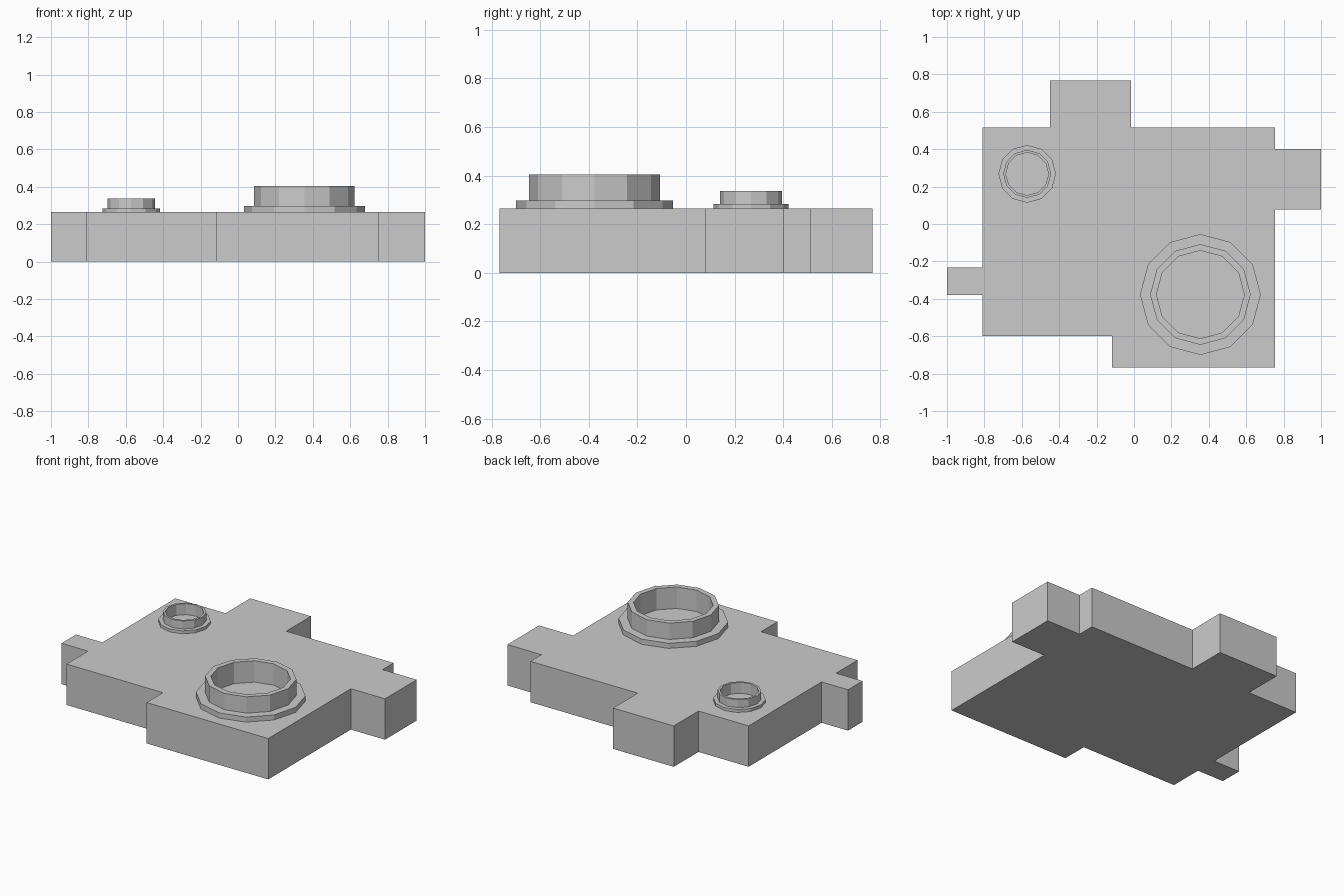
import bpy, bmesh
from math import sin, cos, pi

if "Cube" in bpy.data.objects:
    bpy.data.objects.remove(bpy.data.objects["Cube"])

SLAB_TOP = 0.265


def make_object(name, bm):
    bmesh.ops.recalc_face_normals(bm, faces=bm.faces)
    mesh = bpy.data.meshes.new(name)
    bm.to_mesh(mesh)
    bm.free()
    obj = bpy.data.objects.new(name, mesh)
    bpy.context.collection.objects.link(obj)
    return obj


def extruded_outline(name, outline, height):
    bm = bmesh.new()
    face = bm.faces.new([bm.verts.new((x, y, 0)) for x, y in outline])
    ext = bmesh.ops.extrude_face_region(bm, geom=[face], use_keep_orig=True)
    top = [v for v in ext["geom"] if isinstance(v, bmesh.types.BMVert)]
    bmesh.ops.translate(bm, verts=top, vec=(0, 0, height))
    return make_object(name, bm)


def collar(name, x, y, profile, sides=12):
    # closed (radius, z) profile turned around a vertical axis
    bm = bmesh.new()
    rings = []
    for i in range(sides):
        a = 2 * pi * i / sides
        rings.append([bm.verts.new((r * cos(a), r * sin(a), z)) for r, z in profile])
    n = len(profile)
    for i in range(sides):
        p, q = rings[i], rings[(i + 1) % sides]
        for j in range(n - 1):
            bm.faces.new((p[j], q[j], q[j + 1], p[j + 1]))
    obj = make_object(name, bm)
    obj.location = (x, y, SLAB_TOP)
    return obj


# Flat slab with stepped tabs on every side
extruded_outline("base_slab", [
    (-0.81, -0.60), (-0.118, -0.60), (-0.118, -0.768), (0.755, -0.768),
    (0.755, 0.078), (1.0, 0.078), (1.0, 0.402), (0.755, 0.402),
    (0.755, 0.515), (-0.015, 0.515), (-0.015, 0.768), (-0.45, 0.768),
    (-0.45, 0.515), (-0.81, 0.515), (-0.81, -0.232), (-1.0, -0.232),
    (-1.0, -0.38), (-0.81, -0.38)], SLAB_TOP)

# Raised hollow collars, each with a stepped flange
for name, x, y, flange, outer, inner, step, height in (
        ("large_collar", 0.355, -0.377, 0.323, 0.269, 0.235, 0.033, 0.139),
        ("small_collar", -0.571, 0.268, 0.154, 0.128, 0.114, 0.019, 0.071)):
    collar(name, x, y, [(flange, 0), (flange, step), (outer, step),
                        (outer, height), (inner, height), (inner, 0)])
